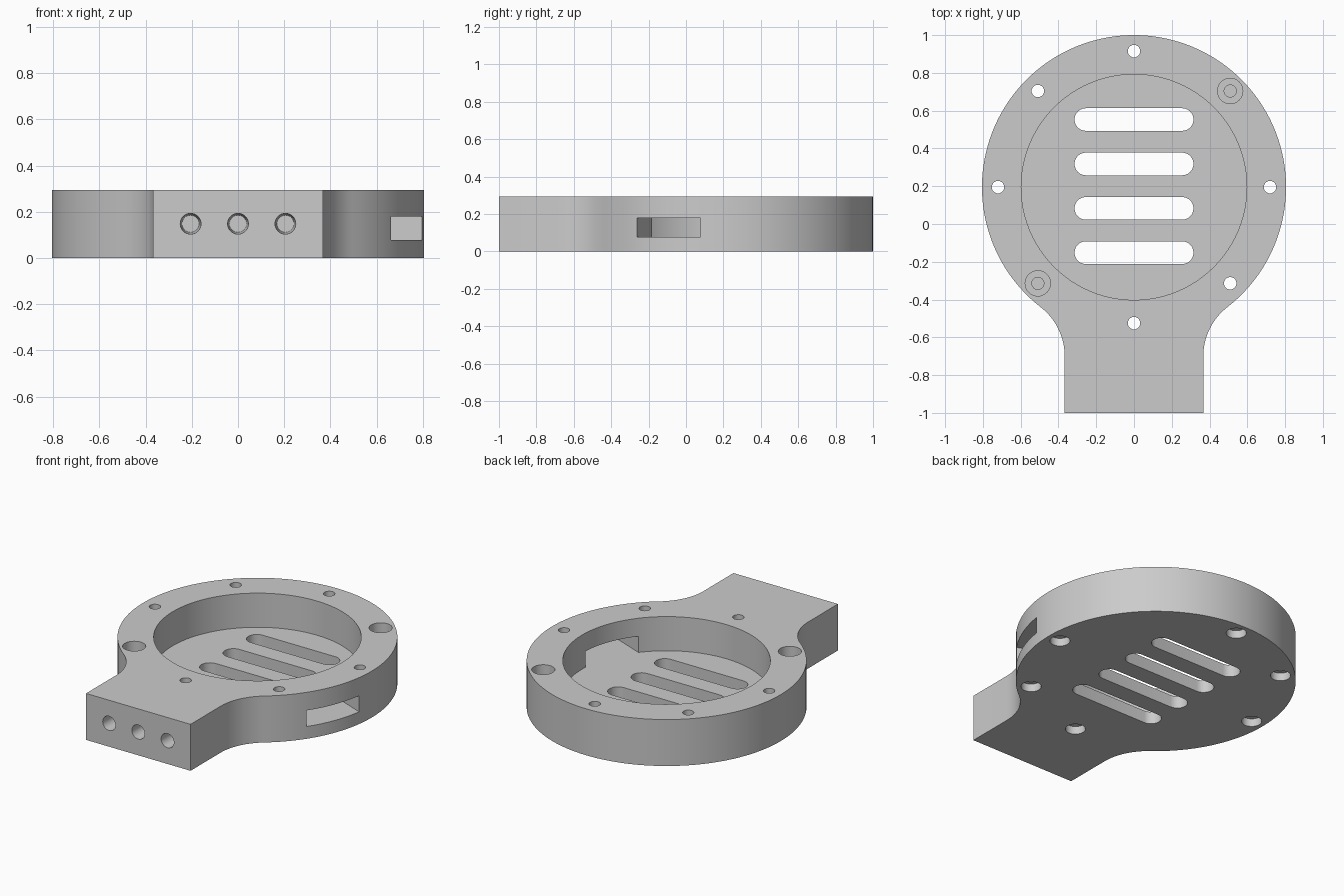
import bpy, bmesh, math
from mathutils import Matrix, Vector

old = bpy.data.objects.get("Cube")
if old:
    bpy.data.objects.remove(old)

HEIGHT, FLOOR = 0.295, 0.078
CY, R_OUT, R_POCKET, R_HOLES = 0.195, 0.805, 0.597, 0.72
ARM, FILLET_Y = 0.367, -0.70

grey = bpy.data.materials.new("light grey")
grey.use_nodes = True
colour = (0.6, 0.6, 0.6, 1)
grey.diffuse_color = colour
grey.node_tree.nodes["Principled BSDF"].inputs["Base Color"].default_value = colour


def make_object(name, bm):
    bmesh.ops.recalc_face_normals(bm, faces=bm.faces)
    mesh = bpy.data.meshes.new(name)
    bm.to_mesh(mesh)
    bm.free()
    mesh.materials.append(grey)
    obj = bpy.data.objects.new(name, mesh)
    bpy.context.collection.objects.link(obj)
    return obj


def arc(cx, cy, r, start, end, n):
    return [(cx + r * math.cos(start + (end - start) * i / n),
             cy + r * math.sin(start + (end - start) * i / n)) for i in range(n + 1)]


def prism(name, outline, z0, z1):
    """Extrude a flat outline from z0 to z1."""
    bm = bmesh.new()
    face = bm.faces.new([bm.verts.new((x, y, z0)) for x, y in outline])
    result = bmesh.ops.extrude_face_region(bm, geom=[face])
    verts = [v for v in result["geom"] if isinstance(v, bmesh.types.BMVert)]
    bmesh.ops.translate(bm, verts=verts, vec=(0, 0, z1 - z0))
    return make_object(name, bm)


def turned(name, profile, matrix, n=32):
    """Solid of revolution from (radius, height) pairs."""
    bm = bmesh.new()
    rings = [[bm.verts.new(matrix @ Vector((x, y, z)))
              for x, y in arc(0, 0, r, 0, math.tau, n)[:-1]] for r, z in profile]
    for a, b in zip(rings, rings[1:]):
        for i in range(n):
            j = (i + 1) % n
            bm.faces.new((a[i], a[j], b[j], b[i]))
    bm.faces.new(rings[0])
    bm.faces.new(rings[-1])
    return make_object(name, bm)


def cut(body, cutter):
    cutter.hide_render = True
    mod = body.modifiers.new("cut", "BOOLEAN")
    mod.operation, mod.solver, mod.object = "DIFFERENCE", "EXACT", cutter
    bpy.context.view_layer.objects.active = body
    bpy.ops.object.modifier_apply(modifier=mod.name)
    bpy.data.objects.remove(cutter)


# Body outline: round head blending through fillets into a square arm
drop = CY - FILLET_Y
fillet = (ARM ** 2 + drop ** 2 - R_OUT ** 2) / (2 * (R_OUT - ARM))
fx = ARM + fillet
lean = math.atan2(drop, fx)
right_blend = arc(fx, FILLET_Y, fillet, math.pi, math.pi - lean, 16)
head = arc(0, CY, R_OUT, -lean, math.pi + lean, 112)
left_blend = [(-x, y) for x, y in reversed(right_blend)]
outline = [(-ARM, -1), (ARM, -1)] + right_blend + head[1:-1] + left_blend
body = prism("housing", outline, 0, HEIGHT)

# Round pocket
cut(body, prism("pocket_cutter", arc(0, CY, R_POCKET, 0, math.tau, 96)[:-1], FLOOR, 0.5))

# Side opening through the wall, level with the pocket floor
bm = bmesh.new()
bmesh.ops.create_cube(bm, size=1, matrix=(
    Matrix.Translation((0, CY, FLOOR + 0.051)) @ Matrix.Rotation(math.radians(-21.5), 4, "Z")
    @ Matrix.Translation((0.7, 0, 0)) @ Matrix.Diagonal((0.5, 0.364, 0.102, 1))))
cut(body, make_object("side_opening_cutter", bm))

# Rounded vent slots in the floor
for i in range(4):
    y = 0.553 - 0.235 * i
    slot = (arc(0.255, y, 0.06, -math.pi / 2, math.pi / 2, 12)
            + arc(-0.255, y, 0.06, math.pi / 2, math.pi * 1.5, 12))
    cut(body, prism("vent_cutter", slot, -0.1, 0.15))

# Rim holes: two blind stepped ones from the top, six through with a recess below
for i in range(8):
    a = i * math.pi / 4
    place = Matrix.Translation((R_HOLES * math.cos(a), CY + R_HOLES * math.sin(a), 0))
    if i in (1, 5):
        profile = [(0.032, 0.06), (0.032, 0.14), (0.067, 0.14), (0.067, 0.4)]
    else:
        profile = [(0.058, -0.1), (0.058, 0.05), (0.033, 0.05), (0.033, 0.4)]
    cut(body, turned("rim_hole_cutter", profile, place))

# Blind tapered holes in the end of the arm
for x in (-0.205, 0, 0.205):
    place = Matrix.Translation((x, -1, 0.148)) @ Matrix.Rotation(-math.pi / 2, 4, "X")
    cut(body, turned("arm_hole_cutter", [(0.045, -0.1), (0.045, 0), (0.037, 0.2)], place))

# Smooth curved walls, keep crisp rims
bpy.ops.object.select_all(action="DESELECT")
body.select_set(True)
bpy.context.view_layer.objects.active = body
bpy.ops.object.shade_smooth_by_angle(angle=math.radians(30))
